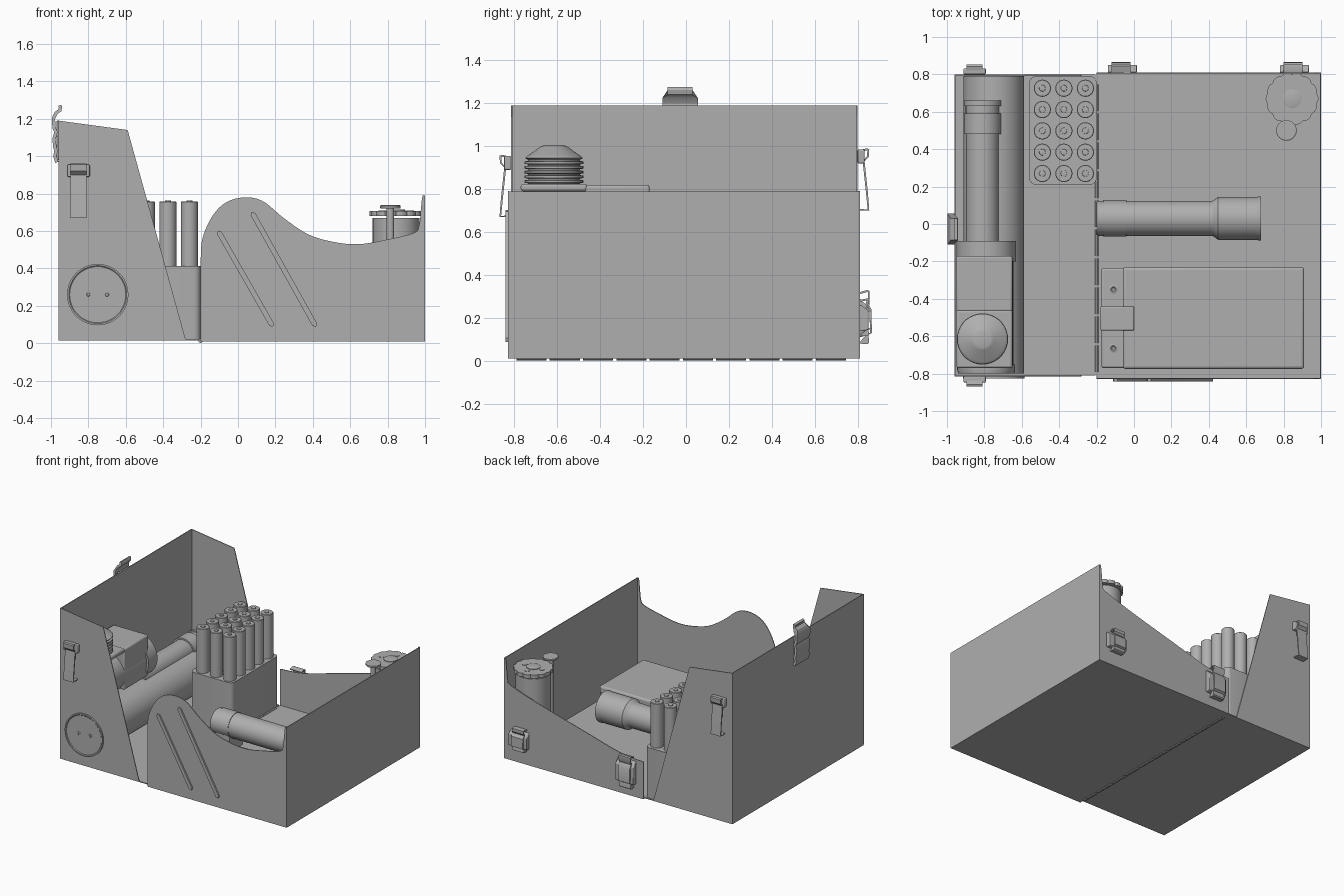
import bpy, bmesh, math
from mathutils import Vector, Matrix

if "Cube" in bpy.data.objects:
    bpy.data.objects.remove(bpy.data.objects["Cube"])

grey = bpy.data.materials.new("dark_grey")
grey.diffuse_color = (.43, .43, .43, 1)
grey.use_nodes = True
grey.node_tree.nodes["Principled BSDF"].inputs["Base Color"].default_value = grey.diffuse_color


def finish(name, bm, bevel=0):
    bmesh.ops.recalc_face_normals(bm, faces=bm.faces)
    me = bpy.data.meshes.new(name)
    bm.to_mesh(me)
    bm.free()
    me.materials.append(grey)
    ob = bpy.data.objects.new(name, me)
    bpy.context.collection.objects.link(ob)
    if bevel:
        m = ob.modifiers.new("bevel", 'BEVEL')
        m.width, m.segments = bevel, 3
    return ob


def box(name, lo, hi, bevel=0):
    lo, hi = Vector(lo), Vector(hi)
    bm = bmesh.new()
    bmesh.ops.create_cube(bm, size=1)
    for v in bm.verts:
        v.co = Vector([(lo[i] + hi[i]) / 2 + v.co[i] * (hi[i] - lo[i]) for i in range(3)])
    return finish(name, bm, bevel)


def prism(name, pts, a, b, plane='XZ', bevel=0):
    """Extrude a closed 2D outline between a and b along the remaining axis."""
    put = {'XZ': lambda p, t: (p[0], t, p[1]), 'YZ': lambda p, t: (t, p[0], p[1]),
           'XY': lambda p, t: (p[0], p[1], t)}[plane]
    bm = bmesh.new()
    f = bm.faces.new([bm.verts.new(put(p, a)) for p in pts])
    r = bmesh.ops.extrude_face_region(bm, geom=[f])
    d = Vector(put((0, 0), b - a))
    bmesh.ops.translate(bm, vec=d, verts=[v for v in r['geom'] if isinstance(v, bmesh.types.BMVert)])
    if not any(len(e.link_faces) == 1 for e in bm.edges):
        return finish(name, bm, bevel)
    bm.faces.new([v for v in f.verts][::-1]) if not f.is_valid else None
    return finish(name, bm, bevel)


def lathe(name, origin, prof, axis='Z', segs=32):
    """Turn a list of (radius, distance) about an axis through origin, capping the ends."""
    rot = {'Z': Matrix.Identity(3), 'X': Matrix.Rotation(math.pi / 2, 3, 'Y'),
           'Y': Matrix.Rotation(-math.pi / 2, 3, 'X')}[axis]
    bm = bmesh.new()
    rings = []
    for r, t in prof:
        rings.append([bm.verts.new(Vector(origin) + rot @ Vector(
            (r * math.cos(2 * math.pi * i / segs), r * math.sin(2 * math.pi * i / segs), t)))
            for i in range(segs)])
    for p, q in zip(rings, rings[1:]):
        for i in range(segs):
            j = (i + 1) % segs
            bm.faces.new((p[i], p[j], q[j], q[i]))
    bm.faces.new(rings[0])
    bm.faces.new(rings[-1])
    return finish(name, bm)


def strip(path, t):
    """Outline of a bent sheet of thickness t following a path."""
    path = [Vector(p) for p in path]
    off = []
    for i, p in enumerate(path):
        d = (path[min(i + 1, len(path) - 1)] - path[max(i - 1, 0)]).normalized()
        off.append(p + Vector((d.y, -d.x)) * t)
    return path + off[::-1]


def smooth(pts, n=6):
    """Catmull-Rom curve through the points."""
    P = [Vector(p) for p in [pts[0]] + pts + [pts[-1]]]
    out = []
    for a, b, c, d in zip(P, P[1:], P[2:], P[3:]):
        for k in range(n):
            u = k / n
            out.append(0.5 * (2 * b + (c - a) * u + (2 * a - 5 * b + 4 * c - d) * u * u
                              + (3 * b - a - 3 * c + d) * u ** 3))
    return out + [P[-1]]


T = 0.006
# Left half of the case: floor, tall wall, two slanted sides
box("left_floor", (-.96, -.81, .015), (-.205, .8, .022))
box("left_wall", (-.96, -.81, .02), (-.96 + T, .8, 1.19))
side = [(-.96, .02), (-.28, .02), (-.59, 1.14), (-.96, 1.19)]
prism("left_side_front", side, -.815, -.815 + T)
prism("left_side_back", side, .8 - T, .8)

# Right half of the case: floor, wall, wavy front, sloping back
box("right_floor", (-.2, -.83, .01), (1, .81, .018))
box("right_wall", (1 - T, -.83, .012), (1, .81, .79))
rise = [(.94, .59), (.968, .63), (.978, .72), (.986, .785), (1, .79)]
wave = smooth([(-.2, .42), (-.19, .56), (-.13, .69), (-.05, .76), (.05, .78), (.14, .755), (.25, .665),
               (.38, .58), (.52, .54), (.65, .53), (.8, .555)] + rise)
prism("right_side_front", [(1, .012), (-.2, .012)] + wave, -.83, -.83 + T)
slope = smooth([(-.2, .3), (0, .32), (.3, .40), (.7, .51)] + rise)
prism("right_side_back", [(1, .012), (-.2, .012)] + slope, .81 - T, .81)

# Hinge knuckles
for i in range(10):
    lathe("hinge_knuckle", (-.2, -.79 + i * .155, .014), [(.012, 0), (.012, .14)], 'Y', 10)

# Diagonal ribs on the wavy front
for (x0, z0), (x1, z1) in (((-.1, .59), (.18, .1)), ((.08, .69), (.41, .1))):
    a, b = Vector((x0, z0)), Vector((x1, z1))
    d = (b - a).normalized() * .014
    n = Vector((-d.y, d.x))
    prism("front_rib", [a - d, a + n, b + n, b + d, b - n, a - n], -.842, -.828)

# Round plate on the left front
px, pz = -.75, .26
lathe("round_plate_rim", (px, -.826, pz), [(.15, .004), (.155, 0), (.164, 0), (.164, .015), (.15, .015)], 'Y', 48)
lathe("round_plate", (px, -.822, pz), [(.152, 0), (.152, .01)], 'Y', 48)
for dx in (-.05, .05):
    lathe("plate_pin", (px + dx, -.827, pz), [(.008, 0), (.01, .003), (.02, .003), (.02, .008)], 'Y', 16)

# Long lower cylinder and the tube sunk into its top
lathe("lower_cylinder", (px, -.8, pz), [(.162, 0), (.162, 1.59)], 'Y', 48)
lathe("upper_tube", (-.81, -.1, .4), [(.088, 0), (.088, .58), (.1, .58), (.1, .69), (.09, .69),
                                      (.09, .73), (.1, .73), (.1, .76), (.085, .76)], 'Y')

# Pump housing with horizontal barrel
lathe("pump_barrel", (-.79, -.8, .61), [(.15, 0), (.155, .02), (.155, .05), (.145, .05), (.145, .60),
                                        (.16, .60), (.16, .71), (.12, .71), (.12, .68)], 'Y', 40)
box("pump_block", (-.95, -.47, .5), (-.65, -.17, .82), .012)
box("pump_shelf", (-.95, -.77, .79), (-.65, -.46, .825), .012)
# Ribbed collar with a conical cap
ribs = [(.13, .0)]
for i in range(6):
    z = i * .022
    ribs += [(.137, z + .003), (.137, z + .014), (.122, z + .016), (.122, z + .022)]
ribs += [(.135, .14), (.125, .15), (.12, .152), (.06, .195), (.045, .2)]
lathe("ribbed_cap", (-.81, -.615, .805), ribs, 'Z', 36)

# Battery tray and three by five cells
tray = []
for cx, cy, a0 in ((-.235, .755, 0), (-.525, .755, 90), (-.525, .245, 180), (-.235, .245, 270)):
    for k in range(5):
        a = math.radians(a0 + k * 22.5)
        tray.append((cx + .035 * math.cos(a), cy + .035 * math.sin(a)))
prism("cell_tray", tray, .022, .413, 'XY')
for i in range(3):
    for j in range(5):
        lathe("cell", (-.49 + i * .115, .27 + j * .114, .4),
              [(.046, 0), (.046, .354), (.043, .357), (.017, .357), (.016, .362), (.01, .363)], 'Z', 24)

# Flashlight with its cradle
lathe("flashlight", (-.2, .03, .2),
      [(.088, 0), (.094, .01), (.094, .62), (.1, .63), (.115, .65), (.115, .86), (.118, .865),
       (.118, .88), (.1, .88), (.09, .83)], 'X', 40)
lathe("flashlight_collar", (-.165, .03, .2), [(.098, 0), (.098, .125)], 'X', 40)
box("flashlight_cradle", (-.16, -.05, .02), (-.04, .11, .15))

# Flat storage case with a strap and screws
box("storage_base", (-.175, -.77, .02), (.905, -.235, .15), .012)
box("storage_lid", (-.06, -.775, .14), (.91, -.23, .2), .015)
box("storage_strap", (-.18, -.57, .1), (0, -.44, .212), .008)
for y in (-.35, -.665):
    lathe("storage_screw", (-.11, y, .145), [(.026, 0), (.026, .012), (.015, .014), (.008, .008)], 'Z', 16)

# Canister with scalloped lid and side cap
cx, cy = .845, .67
lathe("canister", (cx, cy, .02), [(.125, 0), (.125, .65)], 'Z', 40)
N = 96
lid = []
for i in range(N):
    a = 2 * math.pi * i / N
    r = .128 + .013 * abs(math.cos(7 * a)) ** .5
    lid.append((cx + r * math.cos(a), cy + r * math.sin(a)))
prism("canister_lid", lid, .68, .708, 'XY')
lathe("lid_hub", (cx, cy, .7), [(.05, 0), (.05, .013), (.044, .015)])
for dx, dy in ((-.075, 0), (0, .075), (.075, 0)):
    lathe("lid_stud", (cx + dx, cy + dy, .7), [(.02, 0), (.02, .011)], 'Z', 16)
lathe("side_valve", (.815, .5, .02), [(.02, 0), (.02, .7), (.052, .7), (.055, .705), (.055, .715), (.05, .718)], 'Z', 24)

# Tall draw latches on the left half
for s, w, dz in ((-1, -.815, 0), (1, .8, .03)):
    hook = [(w, .95 + dz), (w + s * .043, .96 + dz), (w + s * .054, .955 + dz), (w + s * .052, .92 + dz),
            (w + s * .032, .90 + dz), (w + s * .048, .75 + dz), (w + s * .054, .67 + dz), (w, .67 + dz)]
    prism("tall_latch_arm", strip(hook, .009 * s), -.895, -.81, 'YZ')
    box("tall_latch_head", (-.912, min(w, w + s * .032), .89 + dz), (-.792, max(w, w + s * .032), .955 + dz), .006)

# Small draw latches on the sloping back: one tall and closed, one short
arm = [(.81, .32), (.845, .33), (.856, .325), (.856, .29), (.846, .27), (.864, .24),
       (.866, .13), (.85, .12), (.854, .085), (.846, .078), (.81, .08)]
for x, k in ((-.07, 1), (.85, .7)):
    fit = lambda p: (p[0], .2 + (p[1] - .2) * k)
    prism("small_latch_arm", strip([fit(p) for p in arm], .009), x - .05, x + .05, 'YZ')
    prism("small_latch_body", [fit(p) for p in ((.81, .11), (.85, .12), (.85, .25), (.81, .29))],
          x - .07, x + .085, 'YZ', .005)

# Hasp on the tall wall
hasp = [(-.945, 1.275), (-.94, 1.262), (-.945, 1.24), (-.966, 1.225), (-.978, 1.2), (-.974, 1.15),
        (-.964, 1.13), (-.975, 1.09), (-.97, 1.05), (-.964, 1.03), (-.97, 1.0), (-.96, .97)]
ob = prism("wall_hasp", strip(hasp, .018), -.11, .055)
for v in ob.data.vertices:
    if v.co.z > 1.23:
        v.co.y = -.028 + (v.co.y + .028) * .7
box("hasp_plate", (-.97, -.1, .98), (-.958, .045, 1.19), .004)

# Smooth round parts, keep edges crisp
for o in bpy.data.objects:
    o.select_set(True)
    bpy.context.view_layer.objects.active = o
bpy.ops.object.shade_smooth_by_angle(angle=math.radians(30))
